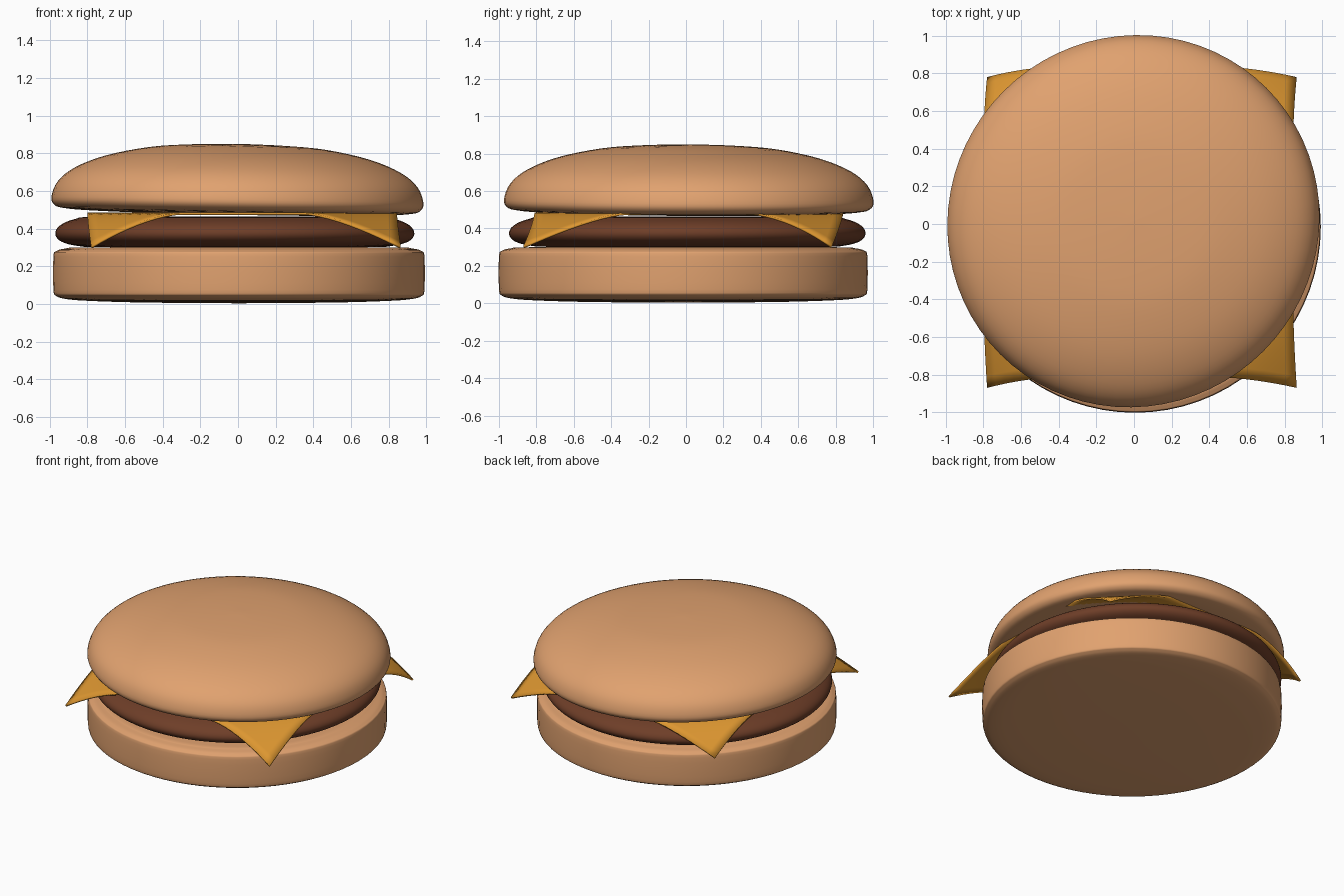
import bpy, bmesh
from math import cos, sin, pi, radians
from mathutils import Vector

if "Cube" in bpy.data.objects:
    bpy.data.objects.remove(bpy.data.objects["Cube"])


def material(name, rgb):
    m = bpy.data.materials.new(name)
    m.diffuse_color = (*rgb, 1)
    m.use_nodes = True
    m.node_tree.nodes["Principled BSDF"].inputs["Base Color"].default_value = m.diffuse_color
    return m


def finish(name, bm, mat):
    bmesh.ops.recalc_face_normals(bm, faces=bm.faces)
    me = bpy.data.meshes.new(name)
    bm.to_mesh(me)
    bm.free()
    me.materials.append(mat)
    for p in me.polygons:
        p.use_smooth = True
    ob = bpy.data.objects.new(name, me)
    bpy.context.collection.objects.link(ob)
    return ob


def smooth_profile(pts, steps=4):
    """Catmull-Rom curve through the (radius, height) points."""
    pts = [Vector(p) for p in pts]
    ext = [pts[0]] + pts + [pts[-1]]
    out = []
    for a, b, c, d in zip(ext, ext[1:], ext[2:], ext[3:]):
        for i in range(steps):
            t = i / steps
            out.append(0.5 * (2*b + (c - a)*t + (2*a - 5*b + 4*c - d)*t*t
                              + (3*b - a - 3*c + d)*t**3))
    return out + [pts[-1]]


def lathe(name, pts, mat, centre=(0, 0), sides=72):
    """Closed round body; the profile starts and ends on the axis."""
    prof = smooth_profile(pts)
    bm = bmesh.new()
    rings = [[bm.verts.new((p.x*cos(2*pi*i/sides), p.x*sin(2*pi*i/sides), p.y))
              for i in range(sides)] for p in prof[1:-1]]
    for lo, hi in zip(rings, rings[1:]):
        for i in range(sides):
            j = (i + 1) % sides
            bm.faces.new((lo[i], lo[j], hi[j], hi[i]))
    for ring, p in ((rings[0], prof[0]), (rings[-1], prof[-1])):
        tip = bm.verts.new((0, 0, p.y))
        for i in range(sides):
            bm.faces.new((ring[i], ring[(i + 1) % sides], tip))
    ob = finish(name, bm, mat)
    ob.location = (*centre, 0)
    return ob


bread = material("bread", (0.75, 0.36, 0.16))
meat = material("meat", (0.156, 0.048, 0.021))
cheese = material("cheese", (0.716, 0.305, 0.03))

# Bottom bun
lathe("bottom_bun", [(0, 0.003), (0.5, 0.007), (0.8, 0.016), (0.92, 0.026),
                     (0.97, 0.042), (0.985, 0.075), (0.985, 0.25), (0.97, 0.28),
                     (0.92, 0.294), (0.8, 0.3), (0, 0.302)], bread, (0.005, -0.015))

# Patty
lathe("patty", [(0, 0.302), (0.7, 0.302), (0.83, 0.307), (0.92, 0.33), (0.953, 0.37),
                (0.93, 0.415), (0.85, 0.45), (0.72, 0.463), (0, 0.465)],
      meat, (-0.017, 0.007))

# Cheese slice: flat sheet whose four corners hang down
bm = bmesh.new()
bmesh.ops.create_grid(bm, x_segments=32, y_segments=32, size=1)
for v in bm.verts:
    u, w = v.co.x, v.co.y
    t = max(0, (abs(u) + abs(w) - 1.4) / 0.6)
    v.co = (0.022 + 0.822*u + 0.02*t*t, 0.015 + 0.825*w - 0.06*t*t,
            0.485 - 0.18*t**1.5)
slice_ob = finish("cheese_slice", bm, cheese)
solid = slice_ob.modifiers.new("thickness", "SOLIDIFY")
solid.thickness = 0.012
solid.offset = -1

# Top bun: domed, very slightly oval along the diagonal and tilted
top = lathe("top_bun", [(0, 0.472), (0.5, 0.476), (0.8, 0.484), (0.92, 0.493),
                        (0.97, 0.508), (0.988, 0.55), (0.955, 0.635), (0.865, 0.71),
                        (0.7, 0.777), (0.47, 0.825), (0.25, 0.843), (0, 0.85)], bread)
for v in top.data.vertices:
    a, b = (v.co.x + v.co.y) / 2, (v.co.x - v.co.y) / 2
    a, b = a * 1.012, b * 0.988
    v.co.x, v.co.y = a + b, a - b
tilt = radians(1.0)
top.rotation_euler = (radians(-0.3), tilt, 0)
top.location = (-0.003 - 0.55*sin(tilt), 0.012, 0)
